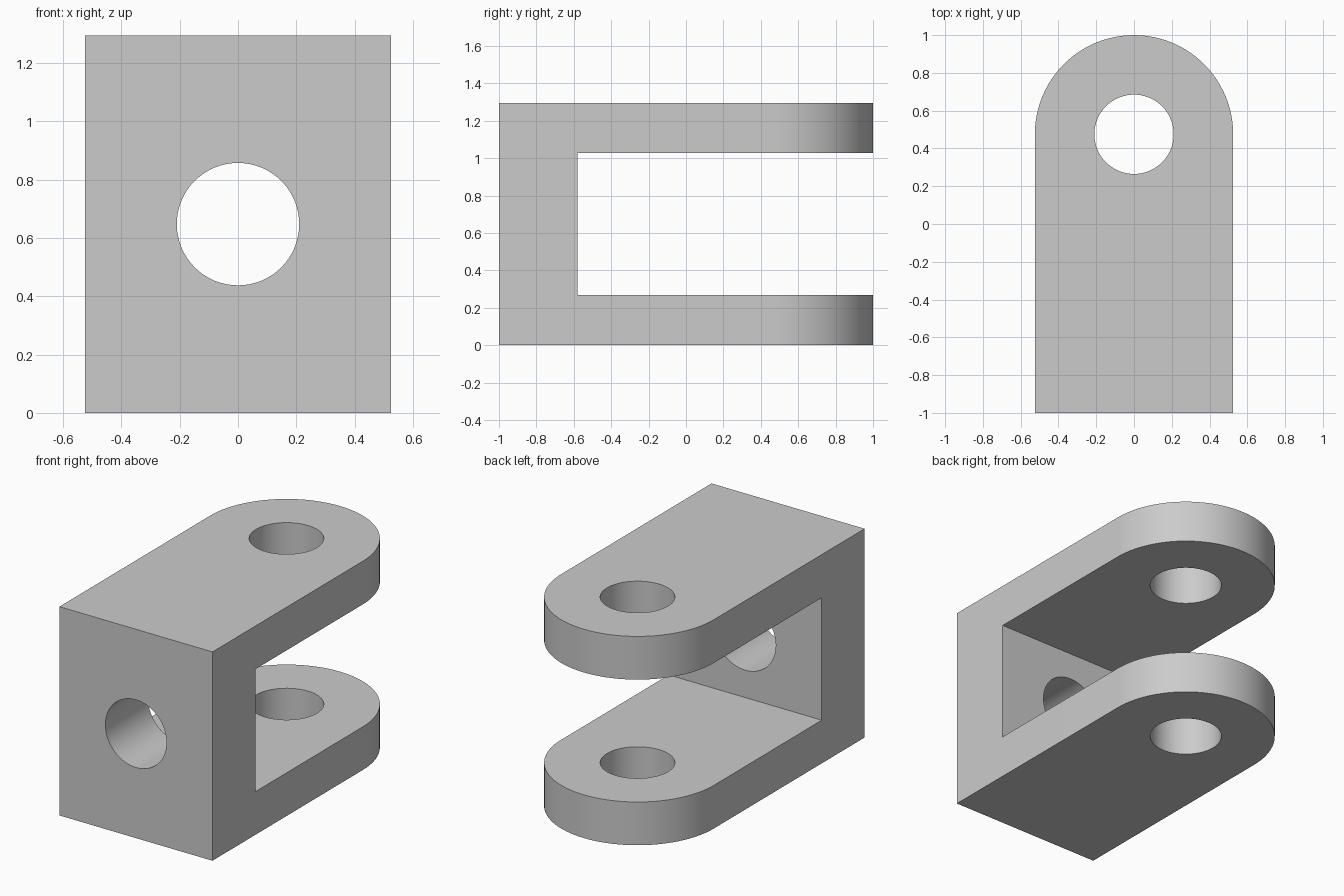
import bpy, bmesh, math

if "Cube" in bpy.data.objects:
    bpy.data.objects.remove(bpy.data.objects["Cube"], do_unlink=True)

HALF_W, HEIGHT, PIVOT_Y, HOLE_R = 0.525, 1.295, 0.475, 0.21
SLOT_BOTTOM, SLOT_TOP, SLOT_Y = 0.268, 1.027, -0.58

metal = bpy.data.materials.new("plain grey metal")
metal.use_nodes = True
GREY = (0.6, 0.6, 0.6, 1)
metal.diffuse_color = GREY
metal.node_tree.nodes["Principled BSDF"].inputs["Base Color"].default_value = GREY


def add_body():
    # Round-ended outline pulled up to full height
    bm = bmesh.new()
    steps = 48
    outline = [(-HALF_W, -1), (HALF_W, -1)]
    outline += [(HALF_W * math.cos(math.pi * i / steps),
                 PIVOT_Y + HALF_W * math.sin(math.pi * i / steps))
                for i in range(steps + 1)]
    base = bm.faces.new([bm.verts.new((x, y, 0)) for x, y in outline])
    top = bmesh.ops.extrude_face_region(bm, geom=[base])["geom"]
    bmesh.ops.translate(bm, vec=(0, 0, HEIGHT),
                        verts=[v for v in top if isinstance(v, bmesh.types.BMVert)])
    bmesh.ops.recalc_face_normals(bm, faces=bm.faces)
    mesh = bpy.data.meshes.new("clevis_bracket")
    bm.to_mesh(mesh)
    bm.free()
    obj = bpy.data.objects.new("clevis_bracket", mesh)
    bpy.context.collection.objects.link(obj)
    mesh.materials.append(metal)
    return obj


def cut(body, name):
    # Subtract the active object from the body, then discard it
    cutter = bpy.context.object
    cutter.name = name
    cutter.hide_render = True
    mod = body.modifiers.new(name, 'BOOLEAN')
    mod.operation = 'DIFFERENCE'
    mod.solver = 'EXACT'
    mod.object = cutter
    bpy.context.view_layer.objects.active = body
    bpy.ops.object.modifier_apply(modifier=name)
    bpy.data.objects.remove(cutter, do_unlink=True)


bracket = add_body()

# Slot between the two arms
bpy.ops.mesh.primitive_cube_add(size=1, location=(0, SLOT_Y + 1, (SLOT_BOTTOM + SLOT_TOP) / 2))
bpy.context.object.scale = (2, 2, SLOT_TOP - SLOT_BOTTOM)
bpy.context.view_layer.update()
cut(bracket, "slot_cutter")

# Pin hole through both arms
bpy.ops.mesh.primitive_cylinder_add(vertices=64, radius=HOLE_R, depth=3,
                                    location=(0, PIVOT_Y, HEIGHT / 2))
cut(bracket, "pin_hole_cutter")

# Bolt hole through the front plate
bpy.ops.mesh.primitive_cylinder_add(vertices=64, radius=HOLE_R, depth=1,
                                    location=(0, -0.8, HEIGHT / 2),
                                    rotation=(math.pi / 2, 0, 0))
cut(bracket, "bolt_hole_cutter")

bpy.ops.object.select_all(action='DESELECT')
bracket.select_set(True)
bpy.context.view_layer.objects.active = bracket
bpy.ops.object.shade_smooth_by_angle(angle=math.radians(30))
